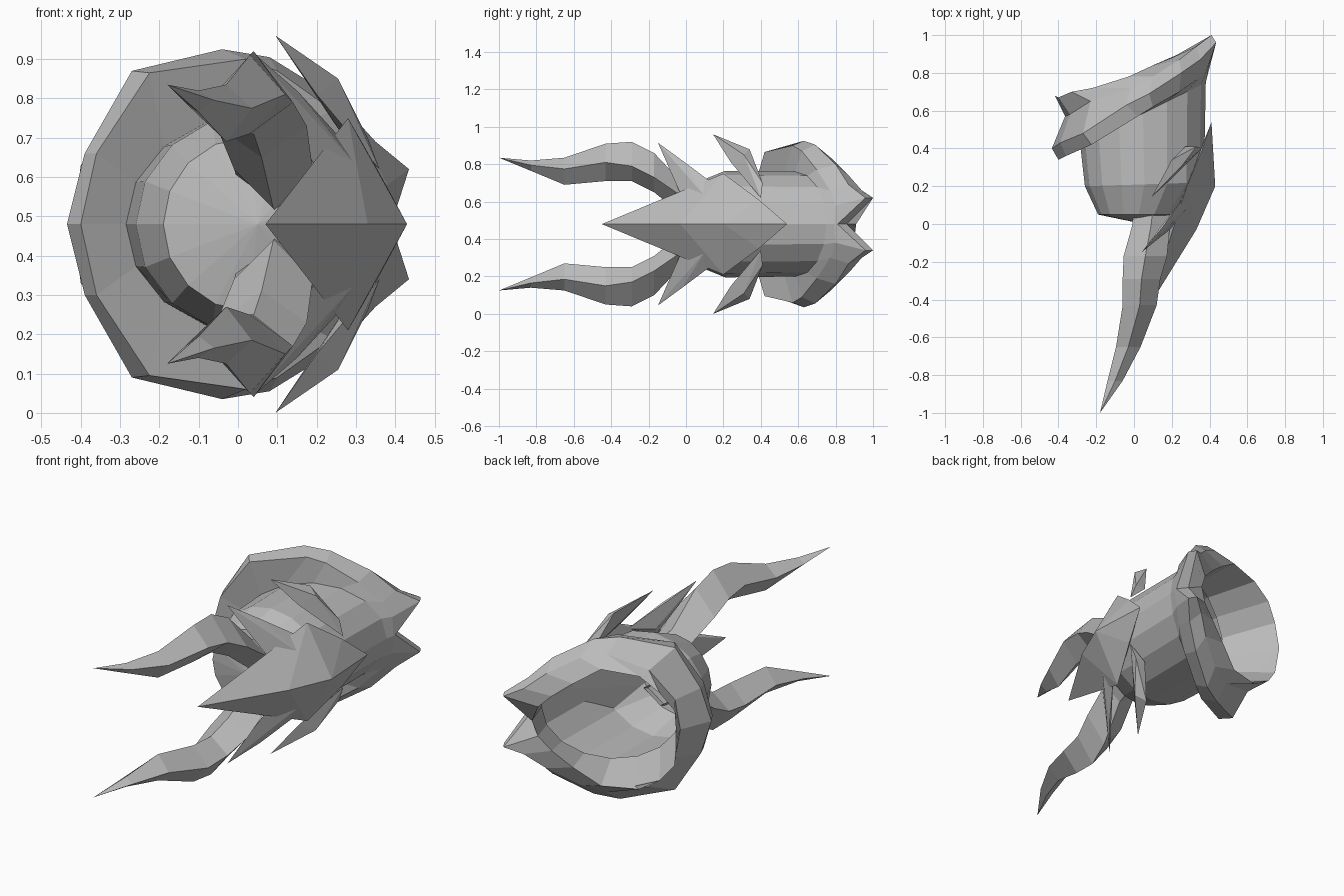
import bpy, bmesh
from math import sin, cos, pi

MID = 0.48          # height of the symmetry plane
STEPS = 8           # segments in half a ring

if "Cube" in bpy.data.objects:
    bpy.data.objects.remove(bpy.data.objects["Cube"], do_unlink=True)

grey = bpy.data.materials.new("plain_grey")
grey.use_nodes = True
colour = (0.5, 0.5, 0.5, 1)
grey.diffuse_color = colour
grey.node_tree.nodes["Principled BSDF"].inputs["Base Color"].default_value = colour


def flip(p):
    return (p[0], p[1], 2 * MID - p[2])


def finish(bm, name):
    bmesh.ops.recalc_face_normals(bm, faces=bm.faces)
    mesh = bpy.data.meshes.new(name)
    bm.to_mesh(mesh)
    bm.free()
    mesh.materials.append(grey)
    obj = bpy.data.objects.new(name, mesh)
    bpy.context.collection.objects.link(obj)
    return obj


def loft(name, rings, start=None, end=None):
    """Skin closed rings, optionally closing each end to a point."""
    bm = bmesh.new()
    loops = [[bm.verts.new(p) for p in ring] for ring in rings]
    n = len(loops[0])
    for a, b in zip(loops, loops[1:]):
        for i in range(n):
            j = (i + 1) % n
            bm.faces.new((a[i], a[j], b[j], b[i]))
    for point, loop in ((start, loops[0]), (end, loops[-1])):
        if point:
            tip = bm.verts.new(point)
            for i in range(n):
                bm.faces.new((tip, loop[i], loop[(i + 1) % n]))
    return finish(bm, name)


def hull(name, points):
    bm = bmesh.new()
    for p in points:
        bm.verts.new(p)
    out = bmesh.ops.convex_hull(bm, input=bm.verts)
    loose = [v for v in out["geom_interior"] if isinstance(v, bmesh.types.BMVert)]
    bmesh.ops.delete(bm, geom=loose, context="VERTS")
    return finish(bm, name)


def whole(half):
    """Complete a half ring by reflecting it below the symmetry plane."""
    return half + [flip(p) for p in half[-2:0:-1]]


def oval(left, right, y_left, y_right, height):
    half = []
    for i in range(STEPS + 1):
        t = (1 - cos(pi * i / STEPS)) / 2
        half.append((left + (right - left) * t,
                     y_left + (y_right - y_left) * t,
                     MID + height * sin(pi * i / STEPS)))
    return whole(half)


# Domed cup, open at the back
mouth = oval(-0.285, 0.38, 0.42, 0.75, 0.28)
throat = oval(-0.26, 0.36, 0.42, 0.74, 0.265)
loft("dome", [oval(-0.19, 0.24, 0.05, 0.05, 0.22),
              oval(-0.26, 0.37, 0.2, 0.22, 0.285), mouth],
     start=(0.05, 0, MID))

# Grooved rim: the outer edge has two points at one side, the back edge is round
front_lip = [(-.4, .34, MID), (-.36, .36, .66), (-.225, .42, .865),
             (.02, .57, .9), (.1, .62, .87), (.24, .7, .77),
             (.34, .77, .66), (.38, .8, .58), (.39, .79, MID)]
outer_edge = [(-.435, .4, MID), (-.39, .43, .66), (-.27, .48, .87),
              (-.04, .63, .925), (.08, .69, .905), (.25, .8, .8),
              (.35, .87, .69), (.435, .96, .62), (.39, .81, MID)]
groove = [(-.365, .57, MID), (-.34, .58, .64), (-.23, .65, .8),
          (-.02, .72, .86), (.1, .78, .83), (.24, .87, .74),
          (.33, .94, .66), (.41, 1, .62), (.35, .86, MID)]
back_edge = [(-.42, .68, MID), (-.4, .67, .63), (-.33, .7, .72),
             (-.22, .72, .79), (-.03, .78, .8), (.1, .84, .71),
             (.2, .88, .63), (.27, .9, .56), (.3, .91, MID)]
loft("rim", [mouth] + [whole(h) for h in (front_lip, outer_edge, groove, back_edge)]
     + [throat])

# Ridged central plate ending in a forward spike
ridge = [(.07, -.45, MID), (.33, -.03, MID), (.43, .2, MID), (.41, .54, MID)]
edge = [(.18, -.04, .61), (.28, .2, .75), (.36, .39, .61)]
hull("central_plate", ridge + edge + [flip(p) for p in edge])

# Long curved horns: centre x, y, centre z, half width, rise, drop
horn_path = [(.1, .08, .59, .1, .07, .08),
             (.09, -.01, .62, .1, .07, .1),
             (.06, -.17, .73, .115, .13, .08),
             (.04, -.29, .79, .1, .13, .08),
             (.03, -.43, .81, .09, .1, .1),
             (-.03, -.65, .775, .065, .06, .085),
             (-.1, -.83, .795, .04, .025, .03)]
horn = [[(x - w, y, z), (x, y, z + up), (x + w, y, z), (x, y, z - down)]
        for x, y, z, w, up, down in horn_path]
horn_tip = (-.18, -1, .835)

# Side spikes
front_spike = [(.04, -.15, .915), (.2, -.02, .62), (.17, .02, .68),
               (.1, -.08, .79), (.15, -.02, .82), (.3, .1, .63), (.26, .14, .7)]
rear_spike = [(.095, .145, .96), (.255, .31, .85), (.2, .34, .88),
              (.2, .24, .81), (.33, .41, .7), (.36, .4, .62), (.27, .41, .7)]

for side, place in (("upper", lambda p: p), ("lower", flip)):
    loft(side + "_horn", [[place(p) for p in ring] for ring in horn],
         end=place(horn_tip))
    hull(side + "_front_spike", [place(p) for p in front_spike])
    hull(side + "_rear_spike", [place(p) for p in rear_spike])
